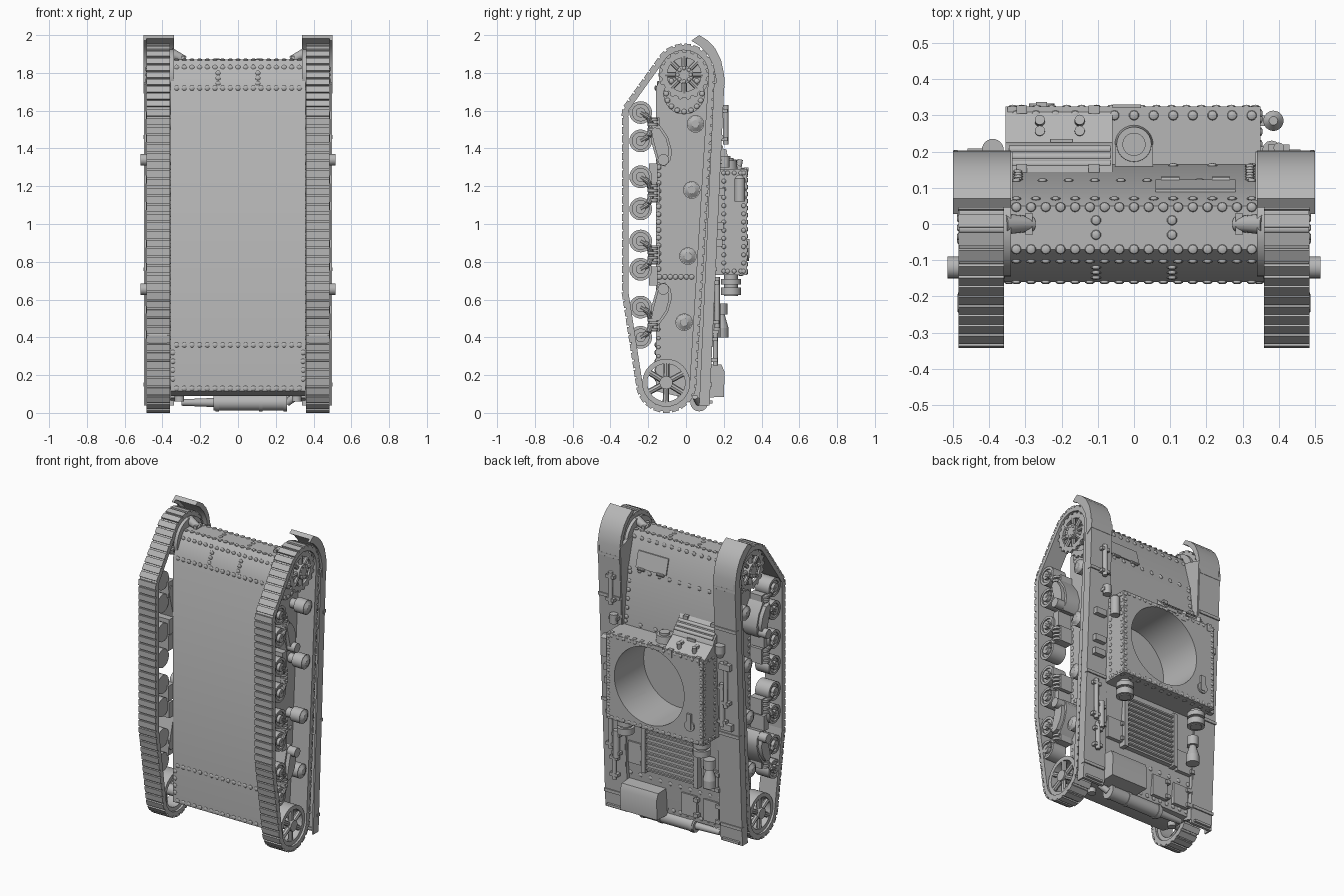
import bpy, bmesh, math
from mathutils import Vector, Matrix, geometry

cube = bpy.data.objects.get("Cube")
if cube:
    bpy.data.objects.remove(cube, do_unlink=True)

grey = bpy.data.materials.new("plain_grey")
grey.use_nodes = True
grey.diffuse_color = (0.47, 0.47, 0.47, 1)
grey.node_tree.nodes["Principled BSDF"].inputs["Base Color"].default_value = (0.47, 0.47, 0.47, 1)


def finish(bm, name, mirror=False, cutter=None):
    bmesh.ops.recalc_face_normals(bm, faces=bm.faces)
    me = bpy.data.meshes.new(name)
    bm.to_mesh(me)
    bm.free()
    me.materials.append(grey)
    ob = bpy.data.objects.new(name, me)
    bpy.context.collection.objects.link(ob)
    bpy.ops.object.select_all(action='DESELECT')
    ob.select_set(True)
    bpy.context.view_layer.objects.active = ob
    if cutter:
        mod = ob.modifiers.new("ring_hole", 'BOOLEAN')
        mod.object, mod.operation = cutter, 'DIFFERENCE'
        bpy.ops.object.modifier_apply(modifier=mod.name)
    bpy.ops.object.shade_smooth_by_angle(angle=math.radians(35))
    if mirror:
        ob.modifiers.new("mirror", 'MIRROR')
    return ob


def box(bm, x, y, z):
    size = Matrix.Diagonal((x[1] - x[0], y[1] - y[0], z[1] - z[0], 1))
    mid = Matrix.Translation((sum(x) / 2, sum(y) / 2, sum(z) / 2))
    bmesh.ops.create_cube(bm, size=1, matrix=mid @ size)


def cyl(bm, p, q, r, r2=None, n=24):
    p, q = Vector(p), Vector(q)
    rot = (q - p).to_track_quat('Z', 'Y').to_matrix().to_4x4()
    bmesh.ops.create_cone(bm, cap_ends=True, segments=n, radius1=r, radius2=r if r2 is None else r2,
                          depth=(q - p).length, matrix=Matrix.Translation((p + q) / 2) @ rot)


def prism(bm, pts, x0, x1):
    face = bm.faces.new([bm.verts.new((x0, y, z)) for y, z in pts])
    ext = bmesh.ops.extrude_face_region(bm, geom=[face])
    moved = [v for v in ext["geom"] if isinstance(v, bmesh.types.BMVert)]
    bmesh.ops.translate(bm, verts=moved, vec=(x1 - x0, 0, 0))


def around(c, r, n, phase=0):
    return [(c[0] + r * math.cos(math.tau * i / n + phase), c[1] + r * math.sin(math.tau * i / n + phase))
            for i in range(n)]


def ring(bm, c, x0, x1, ro, ri, n=32):
    loops = [[bm.verts.new((x, y, z)) for y, z in around(c, r, n)]
             for x, r in ((x0, ro), (x1, ro), (x1, ri), (x0, ri))]
    for k in range(4):
        a, b = loops[k], loops[(k + 1) % 4]
        for i in range(n):
            j = (i + 1) % n
            bm.faces.new((a[i], a[j], b[j], b[i]))


def rivet(bm, p, axis, r=0.014):
    # Low dome flattened along the facing axis
    flat = Matrix.Diagonal([0.45 if a == axis else 1 for a in "xyz"] + [1])
    bmesh.ops.create_uvsphere(bm, u_segments=10, v_segments=6, radius=r, matrix=Matrix.Translation(p) @ flat)


def rivets(bm, a, b, n, axis, r=0.014):
    for i in range(n):
        rivet(bm, Vector(a).lerp(Vector(b), i / (n - 1)), axis, r)


def fender_y(z):
    return 0.125 + (z - 0.05) * 0.046


# Turret ring cutter
bm = bmesh.new()
cyl(bm, (0.04, 0.02, 1.02), (0.04, 0.5, 1.02), 0.253, n=64)
hole = finish(bm, "ring_cutter")
hole.hide_render = True
hole.hide_set(True)

# Hull body
bm = bmesh.new()
prism(bm, [(-.16, .115), (-.16, 1.72), (-.1, 1.835), (-.07, 1.87), (.05, 1.87), (.07, 1.83),
           (.12, 1.64), (.165, 1.28), (.15, .7), (.09, .09), (-.05, .09)], -.358, .358)
finish(bm, "hull", cutter=hole)

# Fighting compartment
bm = bmesh.new()
box(bm, (-.35, .35), (.1, .324), (.73, 1.29))
finish(bm, "upper_box", cutter=hole)

# Driver hood with sloped front, visor and bolts
bm = bmesh.new()
prism(bm, [(.1, 1.28), (.324, 1.28), (.225, 1.35), (.215, 1.38), (.13, 1.47), (.1, 1.47)], -.355, -.06)
box(bm, (-.23, -.17), (.225, .235), (1.34, 1.36))
for y, z in ((.205, 1.385), (.185, 1.405), (.165, 1.425)):
    cyl(bm, (-.345, y, z), (-.065, y, z), .012, n=12)
for x in (-.26, -.15):
    for y in (.25, .28):
        cyl(bm, (x, y, 1.3), (x, y + .008, 1.342), .014, n=12)
for x in (-.31, -.11):
    box(bm, (x - .015, x + .015), (.305, .327), (1.25, 1.3))
    box(bm, (x - .015, x + .015), (.12, .165), (1.4, 1.46))
finish(bm, "driver_hood")

# Bow gun mount
bm = bmesh.new()
cyl(bm, (0, .22, 1.28), (0, .22, 1.335), .054, .048)
cyl(bm, (0, .22, 1.335), (0, .22, 1.35), .032)
box(bm, (-.052, .052), (.14, .22), (1.28, 1.33))
finish(bm, "bow_mount")

# Rivets on the hull and compartment
bm = bmesh.new()
for y, z, n, axis in ((-.16, .36, 17, "y"), (-.16, .13, 17, "y"), (-.16, 1.72, 17, "y"), (-.103, 1.83, 17, "y"),
                      (-.07, 1.87, 17, "z"), (.047, 1.87, 17, "z"), (.07, 1.83, 13, "y"), (.12, 1.64, 10, "y"),
                      (.162, 1.31, 7, "y"), (.3, 1.29, 13, "z"), (.11, .3, 10, "y"), (.093, .12, 14, "y")):
    rivets(bm, (-.325, y, z), (.325, y, z), n, axis)
for s in (-1, 1):
    x, side, hull = s * .335, s * .35, s * .358
    rivets(bm, (s * .345, -.16, .18), (s * .345, -.16, .32), 4, "y")
    rivets(bm, (s * .32, .123, 1.62), (s * .32, .16, 1.34), 6, "y")
    rivets(bm, (x, .324, .75), (x, .324, 1.27), 15, "y", .012)
    for y in (.2, .305):
        rivets(bm, (side, y, .75), (side, y, 1.27), 13, "x", .012)
    for z in (.75, 1.27):
        rivets(bm, (side, .22, z), (side, .29, z), 3, "x", .012)
    # Hull side strips
    rivets(bm, (hull, -.145, .72), (hull, -.145, 1.3), 15, "x")
    rivets(bm, (hull, -.14, .72), (hull, .03, .72), 7, "x")
    rivets(bm, (hull, -.145, .3), (hull, -.145, .68), 9, "x", .01)
    rivets(bm, (s * .105, -.03, 1.87), (s * .105, .01, 1.87), 2, "z")
    rivets(bm, (s * .105, -.148, 1.745), (s * .105, -.12, 1.8), 3, "y")
for z in (.745, 1.278):
    rivets(bm, (-.31, .324, z), (.31, .324, z), 16, "y", .012)
rivets(bm, (-.33, .29, .73), (.33, .29, .73), 12, "z")
finish(bm, "rivets")

# Roof fittings
bm = bmesh.new()
box(bm, (-.27, -.24), (.32, .337), (.82, .92))
cyl(bm, (-.255, .32, .84), (-.255, .333, .84), .035)
box(bm, (-.06, .02), (.32, .33), (1.277, 1.3))
finish(bm, "roof_fittings")

# Engine deck grille and panels
bm = bmesh.new()
box(bm, (-.19, .21), (.1, .148), (.36, .7))
for x in (-.19, .19):
    box(bm, (x - .01, x + .02), (.12, .165), (.35, .71))
for i in range(10):
    z = .37 + i * .034
    prism(bm, [(.14, z), (.162, z + .006), (.162, z + .016), (.14, z + .016)], -.18, .2)
for x, z in ((-.26, .2), (-.1, .2), (-.27, .42), (.27, .45)):
    box(bm, (x - .06, x + .05), (.08, .098 + z * .1), (z - .07, z + .07))
    for dz in (-.05, .05):
        box(bm, (x - .075, x - .045), (.1, .112 + z * .1), (z + dz - .012, z + dz + .012))
finish(bm, "engine_deck")

# Front deck hatch plate
bm = bmesh.new()
prism(bm, [(.08, 1.76), (.096, 1.76), (.123, 1.66), (.1, 1.66)], .06, .28)
for x in (.1, .24):
    cyl(bm, (x - .025, .122, 1.655), (x + .025, .122, 1.655), .01, n=10)
finish(bm, "front_hatch")

# Stowage box at the rear
bm = bmesh.new()
prism(bm, [(.08, .08), (.2, .085), (.205, .215), (.188, .255), (.08, .26)], .07, .335)
finish(bm, "stowage_box")

# Exhaust
bm = bmesh.new()
cyl(bm, (-.13, .07, .055), (.26, .07, .055), .043)
cyl(bm, (-.3, .07, .055), (-.13, .07, .055), .017, .024)
for x in (-.12, .11, .24):
    cyl(bm, (x, .07, .055), (x + .02, .07, .055), .047)
    box(bm, (x, x + .02), (.04, .08), (.055, .12))
cyl(bm, (.26, .07, .055), (.31, .05, .09), .02)
finish(bm, "exhaust")

# Air cleaners on the compartment rear
bm = bmesh.new()
for x in (-.28, .27):
    cyl(bm, (x, .238, .625), (x, .238, .665), .053)
    cyl(bm, (x, .238, .62), (x, .238, .74), .036)
    cyl(bm, (x, .238, .68), (x, .238, .71), .053)
finish(bm, "air_cleaners")

# Lamps and horn
bm = bmesh.new()
cyl(bm, (-.3, .185, .4), (-.3, .185, .45), .04)
cyl(bm, (-.3, .185, .45), (-.3, .185, .52), .04, .02)
cyl(bm, (-.3, .185, .52), (-.3, .185, .58), .035)
cyl(bm, (-.39, .205, 1.31), (-.39, .205, 1.36), .03)
cyl(bm, (-.39, .205, 1.28), (-.39, .205, 1.31), .018, .03)
cyl(bm, (.385, .285, 1.12), (.385, .285, 1.24), .028)
cyl(bm, (.385, .285, 1.24), (.385, .285, 1.26), .028, .012)
box(bm, (.34, .39), (.27, .3), (1.16, 1.19))
finish(bm, "lamps")

# Fenders with curved mudguards and inner walls
bm = bmesh.new()
outer = [(.07, 2.0), (.115, 1.972), (.155, 1.93), (.185, 1.87), (.2, 1.8), (.203, 1.72)]
for depth, x0 in ((.025, .34), (.042, .485)):
    prism(bm, outer + [(y - depth, z - depth * .7) for y, z in outer[::-1]], x0, .5)
prism(bm, [(fender_y(z), z) for z in (1.74, .04)] + [(fender_y(z) - .018, z) for z in (.04, 1.74)], .34, .495)
prism(bm, [(fender_y(z), z) for z in (1.78, .04)] + [(fender_y(z) - .055, z) for z in (.04, 1.74)], .487, .497)
prism(bm, [(.2, 1.8), (.03, 1.85), (.06, .08), (.125, .06)], .335, .357)
box(bm, (.36, .48), (.1, .14), (.05, .065))
for z in (.14, .75, 1.45):
    box(bm, (.345, .5), (fender_y(z) - .02, fender_y(z) + .008), (z, z + .02))
finish(bm, "fenders", mirror=True)

# Fender tools
bm = bmesh.new()
for x, z0, z1, r in ((.4, 1.42, 1.63, .015), (.43, .45, .72, .014), (.39, .4, .58, .02), (-.42, .95, 1.25, .014),
                     (-.39, .82, 1.1, .016), (.38, 1.3, 1.36, .026), (.41, .25, .42, .014)):
    y = fender_y(z0) + .022
    cyl(bm, (x, y, z0), (x, y, z1), r, n=12)
    for z in (z0 + .02, z1 - .04):
        box(bm, (x - .03, x + .03), (y - .03, y + .01), (z, z + .02))
for s, z in ((1, 1.15), (1, .97), (1, .88), (-1, 1.2), (-1, .8)):
    box(bm, (s * .42 - .04, s * .42 + .04), (fender_y(z) - .01, fender_y(z) + .03), (z, z + .04))
finish(bm, "fender_tools")

# Track links spaced evenly along the belt around the wheels
SPROCKET, IDLER = (-.01, 1.79), (-.105, .16)
cloud = []
for c, r in ((SPROCKET, .148), (IDLER, .143), ((-.24, 1.58), .083), ((-.24, .64), .083)):
    cloud += [Vector(p) for p in around(c, r, 72)]
belt = [cloud[i] for i in geometry.convex_hull_2d(cloud)]
belt.append(belt[0])
lengths = [(b - a).length for a, b in zip(belt, belt[1:])]
COUNT = 92
pitch = sum(lengths) / COUNT
bm = bmesh.new()
for k in range(COUNT):
    d, i = k * pitch, 0
    while i < len(lengths) - 1 and d > lengths[i]:
        d -= lengths[i]
        i += 1
    t = (belt[i + 1] - belt[i]).normalized()
    p = belt[i] + t * d
    n = Vector((t.y, -t.x))
    if n.dot(p - Vector((-.1, 1))) < 0:
        n = -n
    frame = Matrix(((1, 0, 0, .422), (0, t.x, n.x, p.x), (0, t.y, n.y, p.y), (0, 0, 0, 1)))
    for size, off in (((.123, pitch * 1.1, .026), -.006), ((.125, pitch * .8, .012), .011)):
        bmesh.ops.create_cube(bm, size=1, matrix=frame @ Matrix.Translation((0, 0, off)) @ Matrix.Diagonal((*size, 1)))
finish(bm, "tracks", mirror=True)

# Drive sprocket and final drive on the side plate
bm = bmesh.new()
cyl(bm, (.34, *SPROCKET), (.365, *SPROCKET), .135, n=36)
for x in (.375, .455):
    ring(bm, SPROCKET, x, x + .015, .12, .09)
    for y, z in around(SPROCKET, .12, 18):
        cyl(bm, (x, y, z), (x + .015, y, z), .014, n=6)
for y, z in around(SPROCKET, .1, 8):
    cyl(bm, (.46, *SPROCKET), (.46, y, z), .014, n=8)
for y, z in around(SPROCKET, .035, 8):
    rivet(bm, (.485, y, z), "x", .01)
cyl(bm, (.35, *SPROCKET), (.485, *SPROCKET), .048)
cyl(bm, (.34, -.01, 1.69), (.37, -.01, 1.69), .11)
for y, z in around((-.01, 1.69), .095, 16):
    rivet(bm, (.37, y, z), "x")
finish(bm, "drive_sprocket", mirror=True)

# Rear idler
bm = bmesh.new()
ring(bm, IDLER, .375, .47, .126, .1)
for y, z in around(IDLER, .105, 6, .5):
    cyl(bm, (.455, *IDLER), (.455, y, z), .016, n=8)
cyl(bm, (.34, *IDLER), (.48, *IDLER), .035)
finish(bm, "rear_idler", mirror=True)

# Road wheels in pairs with rocker arms and springs
bm = bmesh.new()
for za, zb in ((1.59, 1.44), (1.25, 1.08), (.91, .76), (.56, .4)):
    mid = (za + zb) / 2
    for z in (za, zb):
        cyl(bm, (.375, -.24, z), (.465, -.24, z), .06)
        ring(bm, (-.24, z), .46, .475, .06, .044)
        cyl(bm, (.465, -.24, z), (.485, -.24, z), .026)
        cyl(bm, (.474, -.24, z), (.474, -.2, z * .7 + mid * .3), .014, n=10)
        cyl(bm, (.474, -.2, z * .7 + mid * .3), (.44, -.18, mid), .016, n=10)
    box(bm, (.365, .45), (-.2, -.14), (mid - .05, mid + .05))
    for k in range(4):
        z = mid - .045 + k * .025
        cyl(bm, (.45, -.175, z), (.45, -.175, z + .014), .028, n=16)
finish(bm, "road_wheels", mirror=True)

# Suspension brackets with carrier blocks, the rear one reversed
bm = bmesh.new()
for base, s in ((1.34, 1), (.655, -1)):
    shape = [(-.15, -.025), (-.11, -.035), (-.08, 0), (-.075, .05), (-.095, .12), (-.14, .185),
             (-.18, .195), (-.2, .17), (-.185, .1), (-.165, .03)]
    prism(bm, [(y, base + s * z) for y, z in shape], .36, .46)
    prism(bm, [(-.135 + (y + .135) * .75, base + s * (.02 + z * .78)) for y, z in shape], .46, .485)
    cyl(bm, (.35, -.12, base), (.515, -.12, base), .03)
    z = base - s * .07
    box(bm, (.362, .46), (-.195, -.15), (z - .05, z + .05))
finish(bm, "suspension_brackets", mirror=True)

# Return rollers
bm = bmesh.new()
for i in range(4):
    y, z = .05 - i * .02, 1.53 - i * .35
    cyl(bm, (.34, y, z), (.4, y, z), .03)
    cyl(bm, (.4, y, z), (.47, y, z), .046)
    cyl(bm, (.47, y, z), (.484, y, z), .04, .02)
finish(bm, "return_rollers", mirror=True)

# Towing lugs and nose gussets
bm = bmesh.new()
cyl(bm, (.36, 0, 1.905), (.28, 0, 1.868), .03, .02, n=12)
box(bm, (.28, .3), (-.03, .03), (1.85, 1.89))
cyl(bm, (.31, -.02, .06), (.31, -.02, .12), .025)
finish(bm, "tow_lugs", mirror=True)
